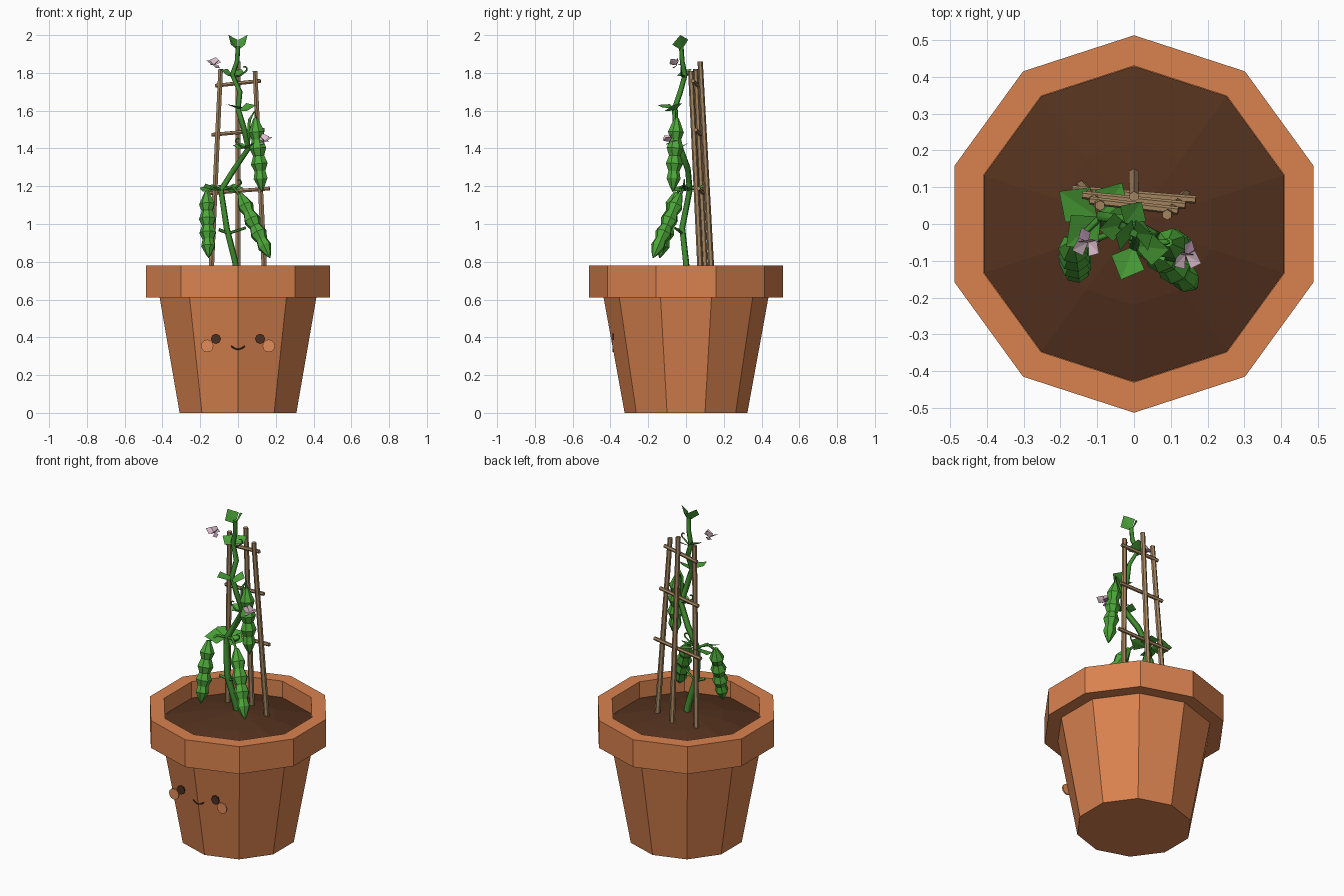
import bpy, bmesh, math
from mathutils import Vector

cube = bpy.data.objects.get("Cube")
if cube:
    bpy.data.objects.remove(cube, do_unlink=True)


def material(name, r, g, b):
    m = bpy.data.materials.new(name)
    m.use_nodes = True
    m.diffuse_color = (r, g, b, 1)
    m.node_tree.nodes["Principled BSDF"].inputs["Base Color"].default_value = (r, g, b, 1)
    return m


TERRACOTTA = material("terracotta", .70, .225, .078)
BLUSH = material("blush", .76, .265, .1)
SOIL = material("soil", .09, .032, .013)
INK = material("dark brown", .07, .029, .016)
WOOD = material("cane wood", .38, .24, .12)
STEM = material("stem green", .05, .26, .028)
LEAF = material("leaf green", .07, .36, .04)
POD = material("pod green", .075, .39, .042)
PINK = material("pale pink", .78, .56, .66)
MAUVE = material("mauve", .36, .22, .33)


def finish(name, bm, mat):
    me = bpy.data.meshes.new(name)
    bm.to_mesh(me)
    bm.free()
    ob = bpy.data.objects.new(name, me)
    bpy.context.collection.objects.link(ob)
    me.materials.append(mat)
    return ob


def lathe(name, profile, sides, mat, start=(0, 0, 0), axis=(0, 0, 1)):
    """Revolve (radius, height) points around an axis and cap both ends."""
    bm = bmesh.new()
    turn = Vector((0, 0, 1)).rotation_difference(Vector(axis))
    rings = []
    for r, h in profile:
        ring = []
        for i in range(sides):
            a = math.pi / 2 + math.tau * i / sides
            p = Vector((r * math.cos(a), r * math.sin(a), h))
            ring.append(bm.verts.new(Vector(start) + turn @ p))
        rings.append(ring)
    for low, high in zip(rings, rings[1:]):
        for i in range(sides):
            j = (i + 1) % sides
            bm.faces.new((low[i], low[j], high[j], high[i]))
    bm.faces.new(rings[0][::-1])
    bm.faces.new(rings[-1])
    return finish(name, bm, mat)


def rod(name, a, b, r0, r1, mat, sides=6):
    d = Vector(b) - Vector(a)
    return lathe(name, [(r0, 0), (r1, d.length)], sides, mat, a, d)


def tube(name, points, radius, mat, taper=1.0):
    """Sweep a low-sided tube along a path."""
    cu = bpy.data.curves.new(name, "CURVE")
    cu.dimensions = "3D"
    cu.bevel_depth = radius
    cu.bevel_resolution = 0
    cu.use_fill_caps = True
    sp = cu.splines.new("POLY")
    sp.points.add(len(points) - 1)
    for i, p in enumerate(points):
        sp.points[i].co = (*p, 1)
        sp.points[i].radius = 1 + (taper - 1) * i / (len(points) - 1)
    ob = bpy.data.objects.new(name, cu)
    bpy.context.collection.objects.link(ob)
    cu.materials.append(mat)
    return ob


def leaf(name, base, direction, length, mat=LEAF, up=(0, -.45, 1), width=.5, fold=.06):
    """Diamond blade folded slightly along its midrib."""
    bm = bmesh.new()
    base, d = Vector(base), Vector(direction).normalized()
    side = d.cross(Vector(up)).normalized()
    mid = base + d * length * .5 + side.cross(d) * length * fold
    pts = [base, mid + side * length * width, base + d * length, mid - side * length * width]
    v = [bm.verts.new(p) for p in pts]
    bm.faces.new((v[0], v[1], v[2]))
    bm.faces.new((v[0], v[2], v[3]))
    return finish(name, bm, mat)


# Pot, rim and mounded soil
lathe("pot_body", [(.325, 0), (.437, .615)], 10, TERRACOTTA)
lathe("pot_rim", [(.43, .612), (.513, .612), (.513, .78), (.43, .78), (.43, .66)], 10, TERRACOTTA)
lathe("soil", [(.42, .66), (.429, .68), (.22, .735), (.01, .765)], 10, SOIL)

# Face plates
for side, tag in ((1, "left"), (-1, "right")):
    lathe("eye_" + tag, [(.027, 0), (.027, .008)], 8, INK, (side * .117, -.382, .392), (0, -1, 0))
    lathe("cheek_" + tag, [(.033, 0), (.033, .008)], 12, BLUSH, (side * .163, -.382, .355), (0, -1, 0))
tube("mouth", [(x * .0117, -.386, .337 + .0018 * x * x) for x in range(-3, 4)], .004, INK)

# Cane trellis
rod("cane_left", (-.145, .105, .68), (-.092, .05, 1.82), .016, .014, WOOD)
rod("cane_right", (.143, .08, .68), (.09, .025, 1.81), .016, .014, WOOD)
rod("cane_back", (0, .138, .68), (0, .075, 1.86), .016, .014, WOOD)
for i, (w, y, z) in enumerate(((.168, .08, 1.175), (.14, .065, 1.485), (.12, .05, 1.745))):
    rod("crossbar_%d" % (i + 1), (-w, y + .014, z - .013), (w, y - .014, z + .013), .011, .011, WOOD)

# Climbing vine
vine = [(0, .01, .68), (-.015, 0, .8), (-.06, -.02, .98), (-.09, .02, 1.18), (-.02, .01, 1.29),
        (.055, -.03, 1.4), (.03, -.055, 1.51), (0, -.06, 1.61), (.01, -.03, 1.7),
        (-.03, -.005, 1.79), (-.005, -.02, 1.86), (0, -.025, 1.94)]
tube("vine", vine, .02, STEM, .65)
stalks = {
    "pod_stalk_right": [(-.09, .02, 1.18), (-.13, -.02, 1.2), (-.165, -.05, 1.16)],
    "pod_stalk_left": [(-.09, .02, 1.18), (-.03, -.01, 1.2), (.01, -.03, 1.15)],
    "pod_stalk_upper": [(.055, -.03, 1.4), (.06, -.05, 1.55), (.09, -.05, 1.6), (.093, -.05, 1.55)],
    "low_shoot": [(-.1, -.04, .97), (-.05, -.02, .95), (.04, -.06, .98)],
}
for name, path in stalks.items():
    tube(name, path, .009, STEM, .8)

# Bumpy pods
BUMPS = [(.012, 0), (.024, .07), (.043, .19), (.03, .29), (.046, .41), (.031, .51),
         (.046, .62), (.03, .72), (.038, .82), (.016, .94), (.002, 1)]
for name, a, b in (("pod_right", (-.165, -.05, 1.17), (-.155, -.14, .82)),
                   ("pod_left", (.01, -.03, 1.16), (.17, -.175, .82)),
                   ("pod_upper", (.093, -.05, 1.56), (.127, -.07, 1.17))):
    d = Vector(b) - Vector(a)
    lathe(name, [(r, t * d.length) for r, t in BUMPS], 7, POD, a, d)

# Crown leaves, facing each other in a V
for s in (1, -1):
    leaf("crown_leaf_%s" % ("left" if s > 0 else "right"), (0, -.025, 1.92),
         (s * .5, -.05, .8), .095, LEAF, (-s * .9, -.5, .45))

# Stem leaves: base, direction and length
LEAVES = [
    ((-.02, 0, 1.78), (-1, -.2, .5), .085), ((-.025, 0, 1.78), (.6, .8, .5), .085),
    ((0, -.06, 1.6), (1, -.1, .3), .1), ((0, -.06, 1.61), (-.35, -.9, .2), .1),
    ((.05, -.03, 1.4), (-.9, .2, .2), .08), ((.055, -.03, 1.4), (.3, -.8, .3), .08),
    ((-.1, .02, 1.18), (-.9, .6, .1), .125), ((-.09, .02, 1.18), (-.7, -.6, .1), .125),
    ((-.08, .02, 1.18), (1, -.1, .1), .11), ((-.09, .02, 1.18), (.5, .8, .15), .11),
]
for i, (base, d, length) in enumerate(LEAVES):
    leaf("leaf_%d" % (i + 1), base, d, length)

# Curling tendrils
for i, (x, y, z) in enumerate(((-.02, -.005, 1.78), (.055, -.03, 1.4), (-.05, .01, 1.18))):
    s = -1 if i == 1 else 1
    curl = [(x + s * (.055 + .012 * math.cos(a)), y - .02, z + .04 + .014 * math.sin(a))
            for a in (k * .7 - 1.2 for k in range(6))]
    tube("tendril_%d" % (i + 1), [(x, y, z), (x + s * .03, y - .02, z + .005)] + curl, .0055, STEM, .7)

# Flowers: pale petals over a mauve keel
for tag, c, s in (("upper", (-.125, -.05, 1.84), -1), ("lower", (.14, -.085, 1.435), 1)):
    leaf("petal_%s_outer" % tag, c, (s, -.5, .6), .055, PINK)
    leaf("petal_%s_inner" % tag, c, (-s * .6, -.6, .7), .055, PINK)
    leaf("standard_" + tag, c, (-s * .2, .2, 1), .045, PINK, (0, -1, 0), .7)
    leaf("keel_" + tag, c, (s * .3, .7, .1), .045, MAUVE, (0, -.6, 1), .4)
    leaf("calyx_" + tag, c, (-s * .5, -.3, -.3), .035, MAUVE)
